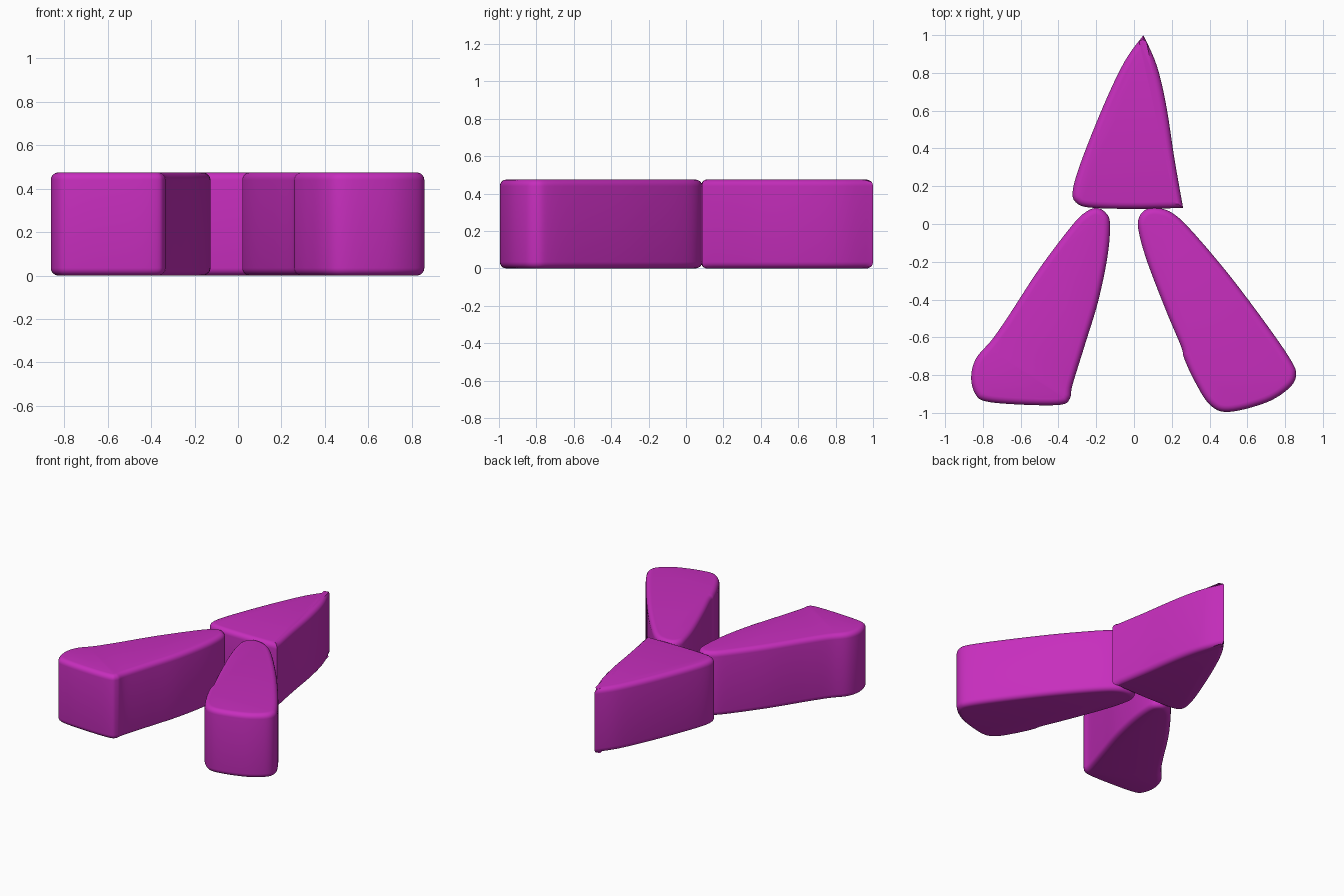
import bpy, bmesh, math
from mathutils import Vector

cube = bpy.data.objects.get("Cube")
if cube:
    bpy.data.objects.remove(cube, do_unlink=True)

HEIGHT, BEVEL, STEPS = 0.475, 0.035, 5

magenta = bpy.data.materials.new("magenta")
magenta.use_nodes = True
colour = (0.57, 0.027, 0.51, 1)
magenta.diffuse_color = colour
magenta.node_tree.nodes["Principled BSDF"].inputs["Base Color"].default_value = colour


def spline(points, closed, n=6):
    """Smooth curve through the points, without its last point."""
    p = [Vector(q) for q in points]
    p = [p[-1]] + p + p[:2] if closed else [p[0]] + p + [p[-1]]
    out = []
    for a, b, c, d in zip(p, p[1:], p[2:], p[3:]):
        for i in range(n):
            t = i / n
            out.append(0.5 * (2 * b + (c - a) * t + (2 * a - 5 * b + 4 * c - d) * t ** 2
                              + (3 * b - a - 3 * c + d) * t ** 3))
    return out


def block(name, outline):
    """Upright block with rounded top and bottom rims (outline runs counterclockwise)."""
    count = len(outline)
    inward = []
    for i in range(count):
        a, b, c = outline[i - 1], outline[i], outline[(i + 1) % count]
        tangent = (b - a).normalized() + (c - b).normalized()
        inward.append(Vector((-tangent.y, tangent.x)).normalized())
    angles = [math.pi / 2 * i / STEPS for i in range(STEPS + 1)]
    lower = [(BEVEL * (1 - math.sin(a)), BEVEL * (1 - math.cos(a))) for a in angles]
    levels = lower + [(inset, HEIGHT - z) for inset, z in reversed(lower)]
    bm = bmesh.new()
    rings = [[bm.verts.new((*(p + q * inset), z)) for p, q in zip(outline, inward)]
             for inset, z in levels]
    for r, s in zip(rings, rings[1:]):
        for i in range(count):
            j = (i + 1) % count
            bm.faces.new((r[i], r[j], s[j], s[i])).smooth = True
    # Flat caps
    bm.faces.new(rings[0][::-1])
    bm.faces.new(rings[-1])
    mesh = bpy.data.meshes.new(name)
    bm.to_mesh(mesh)
    bm.free()
    mesh.set_sharp_from_angle(angle=math.radians(40))
    mesh.materials.append(magenta)
    bpy.context.collection.objects.link(bpy.data.objects.new(name, mesh))


# Pointed back wedge: two curves meeting at sharp corners
side = [(.26, .085), (.215, .34), (.17, .63), (.12, .84), (.05, 1)]
rest = [(.05, 1), (-.05, .86), (-.16, .63), (-.28, .33), (-.325, .17),
        (-.3, .108), (-.22, .086), (0, .08), (.26, .085)]
block("back_wedge", spline(side, False) + spline(rest, False))

# Right front wedge
block("right_wedge", spline([
    (-.2, .085), (-.26, .06), (-.33, -.01), (-.5, -.235), (-.66, -.48), (-.75, -.61),
    (-.835, -.71), (-.862, -.81), (-.84, -.9), (-.78, -.94), (-.58, -.957), (-.39, -.957),
    (-.34, -.925), (-.325, -.85), (-.26, -.64), (-.19, -.41), (-.14, -.17), (-.127, 0),
    (-.15, .06)], True))

# Left front wedge
block("left_wedge", spline([
    (.12, .085), (.06, .075), (.025, .03), (.025, -.04), (.07, -.2), (.17, -.46),
    (.25, -.65), (.265, -.71), (.32, -.83), (.4, -.955), (.5, -.995), (.7, -.945),
    (.82, -.87), (.858, -.8), (.83, -.72), (.7, -.53), (.5, -.265), (.3, -.03),
    (.2, .06)], True))
